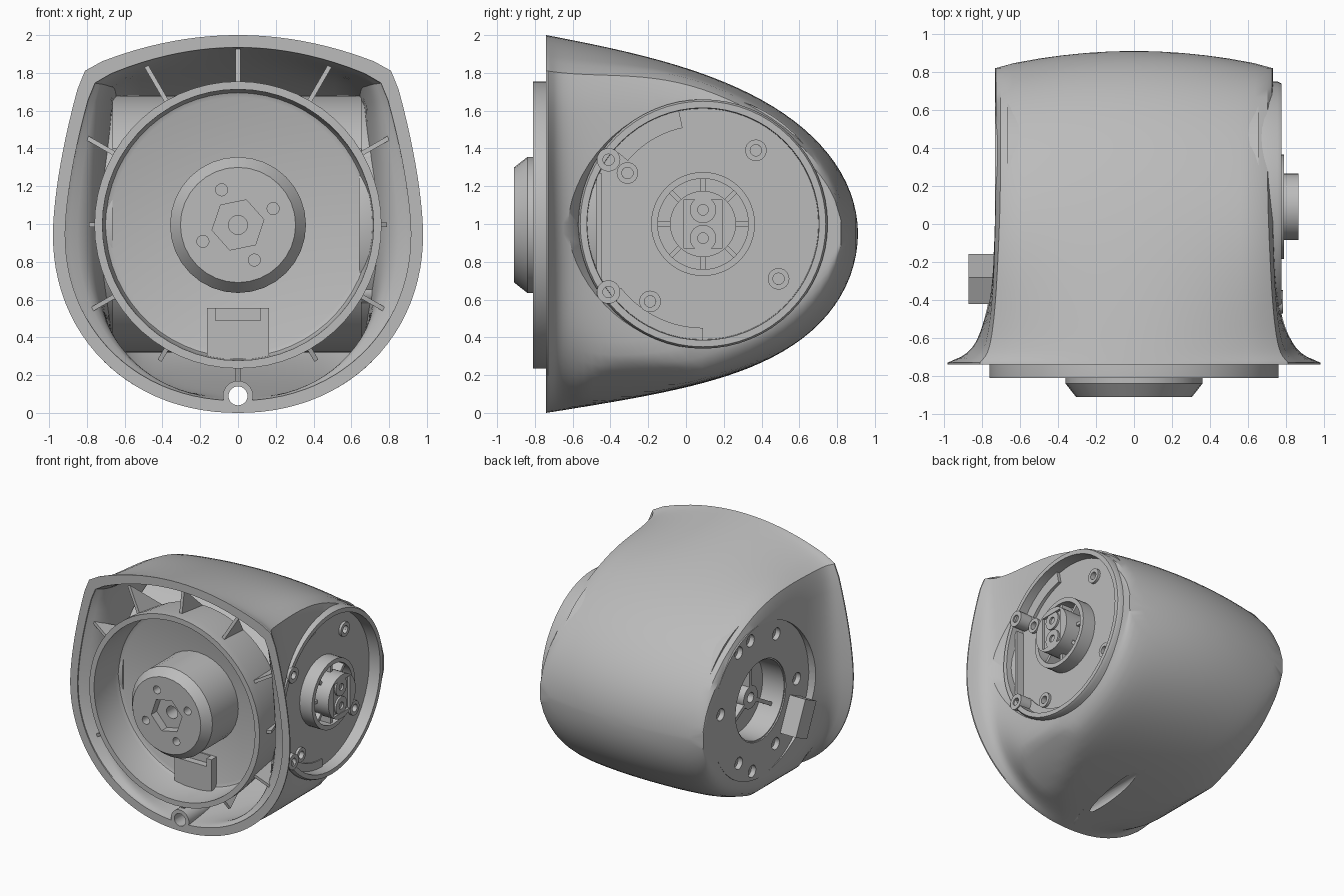
import bpy, bmesh, math
from mathutils import Matrix, Vector

if "Cube" in bpy.data.objects:
    bpy.data.objects.remove(bpy.data.objects["Cube"], do_unlink=True)

grey = bpy.data.materials.new("light_grey_plastic")
grey.use_nodes = True
COLOUR = (0.5, 0.5, 0.5, 1)
grey.diffuse_color = COLOUR
grey.node_tree.nodes["Principled BSDF"].inputs["Base Color"].default_value = COLOUR


def finish(name, bm):
    """Turn a bmesh into a coloured object."""
    bmesh.ops.remove_doubles(bm, verts=bm.verts, dist=1e-5)
    bmesh.ops.recalc_face_normals(bm, faces=bm.faces)
    mesh = bpy.data.meshes.new(name)
    bm.to_mesh(mesh)
    bm.free()
    mesh.materials.append(grey)
    ob = bpy.data.objects.new(name, mesh)
    bpy.context.collection.objects.link(ob)
    return ob


def skin(bm, rings, closed=False):
    """Join equal rings of points with quads."""
    rings = [[bm.verts.new(p) for p in ring] for ring in rings]
    pairs = list(zip(rings, rings[1:] + rings[:1]))
    for a, b in pairs if closed else pairs[:-1]:
        for i in range(len(a)):
            j = (i + 1) % len(a)
            bm.faces.new((a[i], a[j], b[j], b[i]))
    return rings


def capped(name, rings):
    bm = bmesh.new()
    loops = skin(bm, rings)
    bm.faces.new(loops[0])
    bm.faces.new(loops[-1])
    return finish(name, bm)


def lathe(name, axis, centre, profile, seg=48, turn=0.0):
    """Spin a closed (radius, height) profile about the x or y axis."""
    def ring(r, h):
        pts = []
        for i in range(seg):
            a = 2 * math.pi * i / seg + turn
            u, v = r * math.cos(a), r * math.sin(a)
            off = (h, u, v) if axis == "x" else (u, h, v)
            pts.append(Vector(centre) + Vector(off))
        return pts
    bm = bmesh.new()
    skin(bm, [ring(r, h) for r, h in profile], closed=profile[0][0] > 0)
    return finish(name, bm)


def rod(name, axis, centre, r, h0, h1, seg=32, turn=0.0):
    return lathe(name, axis, centre, [(0, h0), (r, h0), (r, h1), (0, h1)], seg, turn)


def tube(name, axis, centre, r0, r1, h0, h1, seg=48):
    return lathe(name, axis, centre, [(r0, h0), (r1, h0), (r1, h1), (r0, h1)], seg)


def box(name, centre, size, tilt=0.0):
    """Box, optionally tilted about the x axis."""
    bm = bmesh.new()
    bmesh.ops.create_cube(bm, size=1, matrix=Matrix.Translation(centre)
                          @ Matrix.Rotation(tilt, 4, "X") @ Matrix.Diagonal((*size, 1)))
    return finish(name, bm)


def boolean(ob, cutter, mode="DIFFERENCE"):
    mod = ob.modifiers.new("cut", "BOOLEAN")
    mod.operation, mod.solver, mod.object = mode, "EXACT", cutter
    bpy.context.view_layer.objects.active = ob
    bpy.ops.object.modifier_apply(modifier=mod.name)
    bpy.data.objects.remove(cutter, do_unlink=True)


# Shell: cross-sections run from the flared front lip to the domed back
FRONT, BACK, MID = -0.74, 0.91, 0.95


def smooth(t):
    t = min(1, max(0, t))
    return t * t * (3 - 2 * t)


def section(y, inset, count=96):
    back = BACK - inset
    t = max(0, y - FRONT - 0.015)
    flare = 0.16 * math.exp(-t / 0.22) + 0.09 * math.exp(-t / 0.03)
    crown_limit = 0.73 * math.sqrt((back - y) / 0.085)
    w = min(0.73 + flare - inset, crown_limit)
    blend = smooth((y - FRONT) / 0.94)
    low_n = 2.1 + 6 * smooth((y - FRONT) / 0.8)
    pts = []
    for i in range(count):
        a = 2 * math.pi * i / count
        c, s = math.cos(a), math.sin(a)
        n = 40 - 22 * blend if s >= 0 else low_n
        r = (abs(c) ** n + abs(s) ** n) ** (-1 / n)
        x, v = w * c * r, s * r
        u = (y + 0.085 * (x / 0.73) ** 2 * blend - FRONT) / (back - FRONT)
        u = min(1, max(0, u))
        if s >= 0:
            drop = (0.18 - 0.15 * blend) * (x / w) ** 2
            height = (1.05 - inset - drop) * math.sqrt(1 - 0.6 * u - 0.4 * u ** 3)
            x *= 1 - 0.64 * flare / (0.73 + flare) * v ** 1.6
            z = MID + v * height
        else:
            height = (0.95 - inset) * math.sqrt(1 - 0.55 * u - 0.45 * u ** 4)
            # the belly never swells past the front lip's outline
            lip = (1 - min(1, abs(x) / (0.98 - inset)) ** 2.1) ** (1 / 2.1)
            z = max(MID + v * height, MID - (0.95 - inset) * lip)
        pts.append((x, y, z))
    return pts


def sections(inset, steps=40):
    span = BACK - inset - 0.0005 - FRONT
    return [section(FRONT + span * (1 - math.cos(math.pi * k / steps)) / 2, inset)
            for k in range(steps + 1)]


SIDE = (0, 0.09, 1.0)
SCREW = (0, 0, 0.09)
shell = capped("shell", sections(0)[::-1] + sections(0.065))
boolean(shell, lathe("cutter", "x", SIDE, [(0, 0.5), (0.655, 0.5), (0.655, 0.735),
                                           (0.73, 0.86), (0.73, 1.2), (0, 1.2)], 64))
boolean(shell, rod("cutter", "x", SIDE, 0.61, -1.2, -0.5, 64))
boolean(shell, rod("cutter", "y", SCREW, 0.05, -0.9, 0.4))

# Screw channel along the bottom, trimmed to the shell surface
channel = rod("screw_channel", "y", SCREW, 0.08, -0.74, 0.1)
boolean(channel, capped("trim", sections(0)), "INTERSECT")
boolean(channel, rod("cutter", "y", SCREW, 0.05, -0.9, 0.4))

# Inner drum joining both side plates, open towards the cup
drum = tube("inner_drum", "x", SIDE, 0.645, 0.68, -0.665, 0.655, 64)
boolean(drum, box("cutter", (0, -0.96, 1), (2, 1, 2)))

# Front cup with hub
FACE = (0, 0, 0.995)
lathe("front_cup", "y", FACE, [(0, -0.46), (0.725, -0.46), (0.76, -0.74), (0.76, -0.81),
      (0.718, -0.81), (0.712, -0.55), (0.7, -0.52), (0.675, -0.51), (0, -0.51)], 60)
hub = lathe("front_hub", "y", FACE, [(0, -0.48), (0.36, -0.48), (0.36, -0.84),
            (0.305, -0.91), (0, -0.91)], 32)
boolean(hub, rod("cutter", "y", FACE, 0.14, -1, -0.84, 6, 0.2))
boolean(hub, rod("cutter", "y", FACE, 0.05, -1, -0.65, 20))
for k in range(4):
    a = math.radians(25 + 90 * k)
    spot = (0.205 * math.cos(a), 0, 0.995 + 0.205 * math.sin(a))
    boolean(hub, rod("cutter", "y", spot, 0.032, -1, -0.75, 16))
latch = box("latch", (0, -0.53, 0.42), (0.33, 0.09, 0.27))
boolean(latch, box("cutter", (0, -0.57, 0.53), (0.24, 0.1, 0.08)))

# Radial gussets between the cup and the shell
for angle, reach in ((90, .94), (60, .97), (30, .92), (0, .79), (-30, .89), (-60, .83), (-90, .83)):
    for side in ((1,) if abs(angle) == 90 else (1, -1)):
        a = math.radians(angle)
        out = Vector((side * math.cos(a), 0, math.sin(a)))
        across = Vector((-out.z, 0, out.x)) * 0.012
        tri = [(0.73, -0.735), (reach, -0.70), (0.71, -0.45)]
        capped("gusset", [[Vector(FACE) + out * r + Vector((0, y, 0)) + across * e
                           for r, y in tri] for e in (-1, 1)])

# Round dish on the left side
lathe("dish_rim", "x", SIDE, [(0.61, 0.64), (0.66, 0.64), (0.66, 0.755),
                              (0.65, 0.775), (0.615, 0.775)], 64)
floor = rod("dish_floor", "x", SIDE, 0.63, 0.645, 0.68, 64)
for y, z in ((-.31, 1.27), (-.19, .59), (.37, 1.39), (.49, .71)):
    boolean(floor, rod("cutter", "x", (0, y, z), 0.03, 0.5, 0.8, 20))
    tube("dish_boss", "x", (0, y, z), 0.03, 0.057, 0.66, 0.7, 24)
for z in (0.64, 1.34):
    tube("dish_post", "x", (0, -0.41, z), 0.03, 0.062, 0.65, 0.785, 24)
    rod("dish_post_core", "x", (0, -0.41, z), 0.03, 0.65, 0.75, 24)
box("dish_web", (0.7, -0.46, 0.99), (0.08, 0.025, 0.56))


def arc_wall(name, r0, r1, start, end, x0, x1, steps=10):
    rings = []
    for k in range(steps + 1):
        a = math.radians(start + (end - start) * k / steps)
        rings.append([(x, SIDE[1] + r * math.cos(a), SIDE[2] + r * math.sin(a))
                      for x, r in ((x0, r0), (x0, r1), (x1, r1), (x1, r0))])
    capped(name, rings)


arc_wall("dish_upper_bracket", 0.52, 0.62, 102, 140, 0.66, 0.705)
arc_wall("dish_lower_bracket", 0.55, 0.62, 218, 270, 0.66, 0.69)

# Connector in the middle of the dish
tube("connector_ring", "x", SIDE, 0.24, 0.275, 0.65, 0.79)
plug = rod("connector_plug", "x", SIDE, 0.175, 0.65, 0.865, 40)
boolean(plug, box("cutter", (0.87, 0.09, 1.0), (0.05, 0.2, 0.26)))
for k in (-1, 1):
    spot = (0, 0.09, 1.0 + 0.075 * k)
    tube("connector_socket", "x", spot, 0.028, 0.07, 0.8, 0.86, 24)
for k in range(8):
    a = math.pi * k / 4
    spot = (0.71, 0.09 + 0.207 * math.cos(a), 1.0 + 0.207 * math.sin(a))
    box("connector_spoke", spot, (0.12, 0.08, 0.025), a)

# Mounting plate with bearing well on the right side
plate = tube("mount_plate", "x", SIDE, 0.32, 0.615, -0.73, -0.665, 64)
for y, z in ((-.11, 1.46), (.37, 1.49), (.22, 1.53), (-.37, 1.0), (.6, 1.08), (-.1, .58), (.37, .6), (.2, .47)):
    boolean(plate, rod("cutter", "x", (0, y, z), 0.048, -0.8, -0.5, 20))
    tube("mount_screw_seat", "x", (0, y, z), 0.024, 0.055, -0.69, -0.665, 20)
tube("well_wall", "x", SIDE, 0.31, 0.345, -0.72, -0.5)
rod("well_floor", "x", SIDE, 0.33, -0.53, -0.5, 48)
tube("well_hub", "x", SIDE, 0.04, 0.09, -0.64, -0.52, 24)
for k in range(3):
    a = math.radians(90 + 120 * k)
    spot = (-0.58, 0.09 + 0.195 * math.cos(a), 1.0 + 0.195 * math.sin(a))
    box("well_spoke", spot, (0.12, 0.24, 0.03), a)
box("side_block", (-0.76, -0.29, 0.74), (0.22, 0.155, 0.29), math.radians(25))

# Smooth shading with crisp edges
bpy.ops.object.select_all(action="DESELECT")
for ob in bpy.context.collection.objects:
    if ob.type == "MESH":
        ob.select_set(True)
        bpy.context.view_layer.objects.active = ob
bpy.ops.object.shade_smooth_by_angle(angle=math.radians(30))
